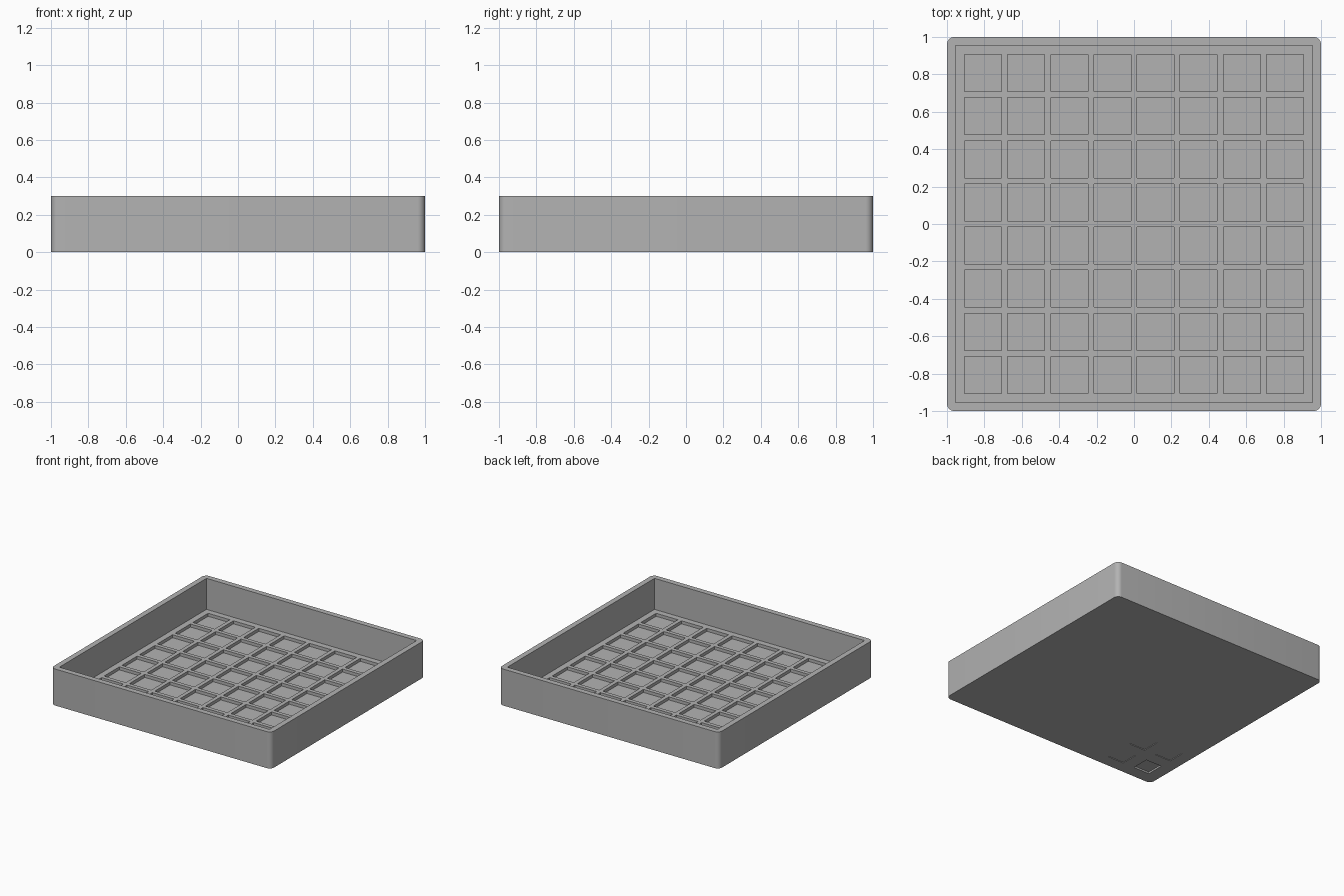
import bpy
import bmesh
from mathutils import Matrix, Vector

cube = bpy.data.objects.get("Cube")
if cube:
    bpy.data.objects.remove(cube, do_unlink=True)

HEIGHT = 0.30
INNER = 0.955          # half width of the cavity
FLOOR = 0.045          # top of the grid
POCKET_FLOOR = 0.02
PITCH, POCKET = 0.2305, 0.198

grey = bpy.data.materials.new("plain_grey")
grey.use_nodes = True
grey.diffuse_color = (0.45, 0.45, 0.45, 1)
grey.node_tree.nodes["Principled BSDF"].inputs["Base Color"].default_value = grey.diffuse_color


def add_box(bm, x, y, size, z0, z1):
    """Add a square block standing between two heights."""
    place = Matrix.Translation(Vector((x, y, (z0 + z1) / 2)))
    scale = Matrix.Diagonal((size, size, z1 - z0, 1))
    bmesh.ops.create_cube(bm, size=1, matrix=place @ scale)


def make_object(name, bm):
    mesh = bpy.data.meshes.new(name)
    bm.to_mesh(mesh)
    bm.free()
    mesh.materials.append(grey)
    obj = bpy.data.objects.new(name, mesh)
    bpy.context.collection.objects.link(obj)
    return obj


def cut(target, name, boxes):
    """Subtract a set of square blocks from the target."""
    bm = bmesh.new()
    for box in boxes:
        add_box(bm, *box)
    cutter = make_object(name, bm)
    cutter.hide_render = True
    mod = target.modifiers.new(name, 'BOOLEAN')
    mod.operation = 'DIFFERENCE'
    mod.solver = 'EXACT'
    mod.object = cutter
    bpy.context.view_layer.objects.active = target
    bpy.ops.object.modifier_apply(modifier=mod.name)
    bpy.data.objects.remove(cutter, do_unlink=True)


# Outer block with rounded upright corners
bm = bmesh.new()
add_box(bm, 0, 0, 2, 0, HEIGHT)
upright = [e for e in bm.edges if abs(e.verts[0].co.z - e.verts[1].co.z) > 0.1]
bmesh.ops.bevel(bm, geom=upright, offset=0.04, segments=6, profile=0.5, affect='EDGES')
tray = make_object("tray", bm)

# Open cavity with square inner corners
cut(tray, "cavity_cutter", [(0, 0, INNER * 2, FLOOR, HEIGHT + 0.1)])

# Eight by eight grid of shallow pockets
centres = [(i - 3.5) * PITCH for i in range(8)]
cut(tray, "pocket_cutter",
    [(x, y, POCKET, POCKET_FLOOR, FLOOR + 0.05) for x in centres for y in centres])

# Four small recesses under one corner, the outermost one deepest
low, high = -0.825, -0.575
cut(tray, "underside_cutter",
    [(x, y, 0.145, -0.05, 0.014 if x == y == low else 0.005)
     for x in (low, high) for y in (low, high)])

# Smooth rounded corners, crisp edges elsewhere
bpy.ops.object.select_all(action='DESELECT')
tray.select_set(True)
bpy.context.view_layer.objects.active = tray
bpy.ops.object.shade_smooth_by_angle(angle=0.6)
